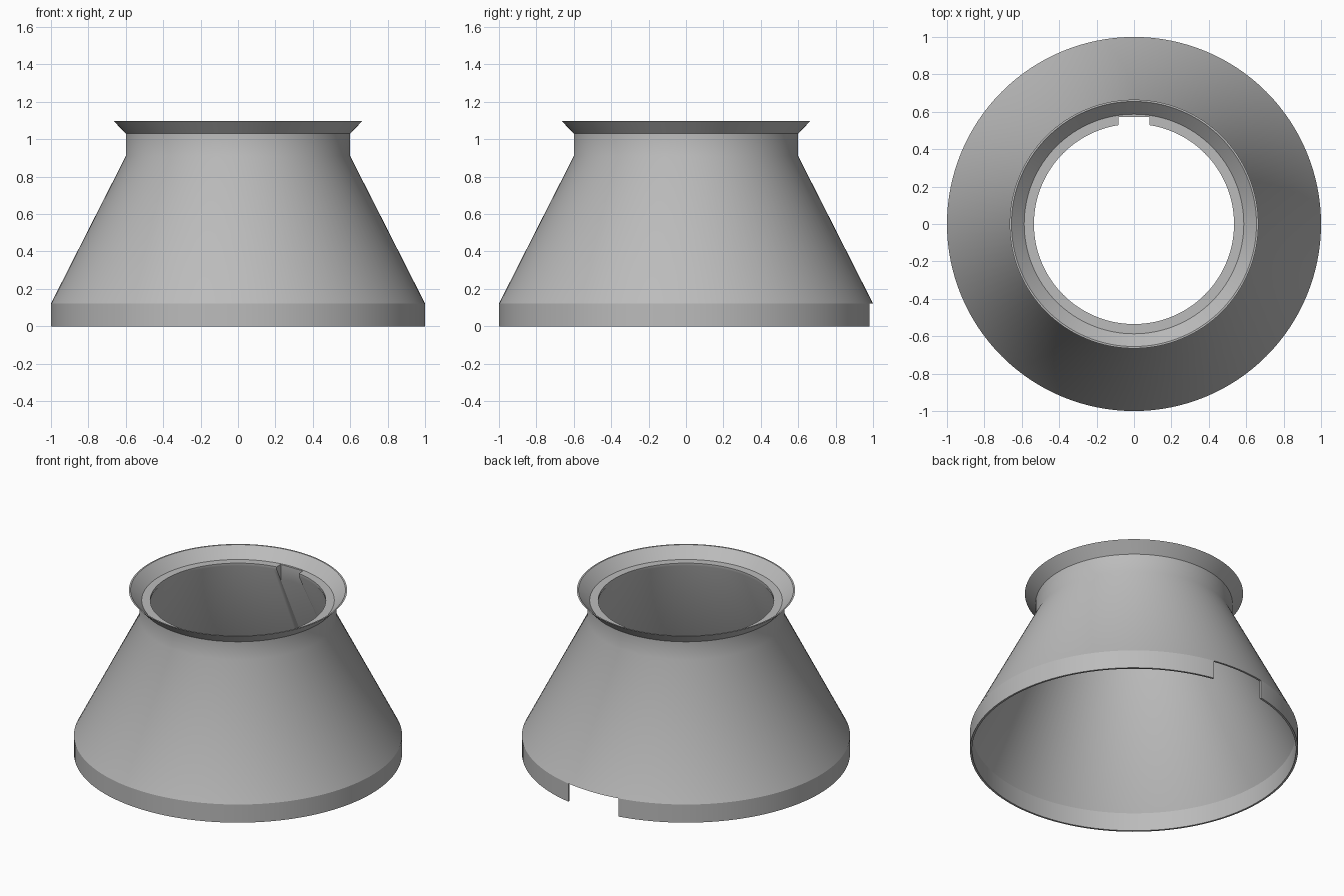
import bpy
import math

cube = bpy.data.objects.get("Cube")
if cube:
    bpy.data.objects.remove(cube, do_unlink=True)

SEGMENTS = 128

grey = bpy.data.materials.new("plain grey")
grey.use_nodes = True
colour = (0.5, 0.5, 0.5, 1)
grey.diffuse_color = colour
grey.node_tree.nodes["Principled BSDF"].inputs["Base Color"].default_value = colour


def lathe(name, profile):
    """Turn a closed (radius, height) profile, listed outside going up, about z."""
    n = len(profile)
    verts, faces = [], []
    for s in range(SEGMENTS):
        a = 2 * math.pi * s / SEGMENTS
        verts += [(r * math.cos(a), r * math.sin(a), z) for r, z in profile]
        t = (s + 1) % SEGMENTS
        for i in range(n):
            j = (i + 1) % n
            faces.append((s * n + i, t * n + i, t * n + j, s * n + j))
    mesh = bpy.data.meshes.new(name)
    mesh.from_pydata(verts, [], faces)
    mesh.materials.append(grey)
    obj = bpy.data.objects.new(name, mesh)
    bpy.context.collection.objects.link(obj)
    return obj


def cut_box(obj, low, high):
    """Cut a box-shaped notch out of a part."""
    centre = [(a + b) / 2 for a, b in zip(low, high)]
    bpy.ops.mesh.primitive_cube_add(size=1, location=centre)
    cutter = bpy.context.object
    cutter.scale = [b - a for a, b in zip(low, high)]
    cutter.hide_render = True
    cutter.data.materials.append(grey)
    mod = obj.modifiers.new("notch", 'BOOLEAN')
    mod.operation = 'DIFFERENCE'
    mod.solver = 'EXACT'
    mod.object = cutter
    bpy.context.view_layer.update()
    bpy.context.view_layer.objects.active = obj
    bpy.ops.object.modifier_apply(modifier=mod.name)
    bpy.data.objects.remove(cutter, do_unlink=True)


# Cone, neck, flared lip and inner ledge
body = lathe("cone_body", [
    (1, 0.122), (0.6, 0.91), (0.6, 1.03), (0.665, 1.098), (0.655, 1.098),
    (0.587, 1.03), (0.535, 1.03), (0.535, 1.012), (0.987, 0.122)])
# Keyway in the ledge at the back
cut_box(body, (-0.083, 0.4, 0.8), (0.083, 0.573, 1.2))

# Thin upright skirt under the cone, with a gap at the back
skirt = lathe("base_skirt", [(1, 0), (1, 0.122), (0.987, 0.122), (0.987, 0)])
cut_box(skirt, (-0.187, 0.8, -0.1), (0.187, 1.2, 0.2))

# Smooth shading with sharp rims
for obj in (body, skirt):
    bpy.ops.object.select_all(action='DESELECT')
    obj.select_set(True)
    bpy.context.view_layer.objects.active = obj
    bpy.ops.object.shade_smooth_by_angle(angle=math.radians(30))
